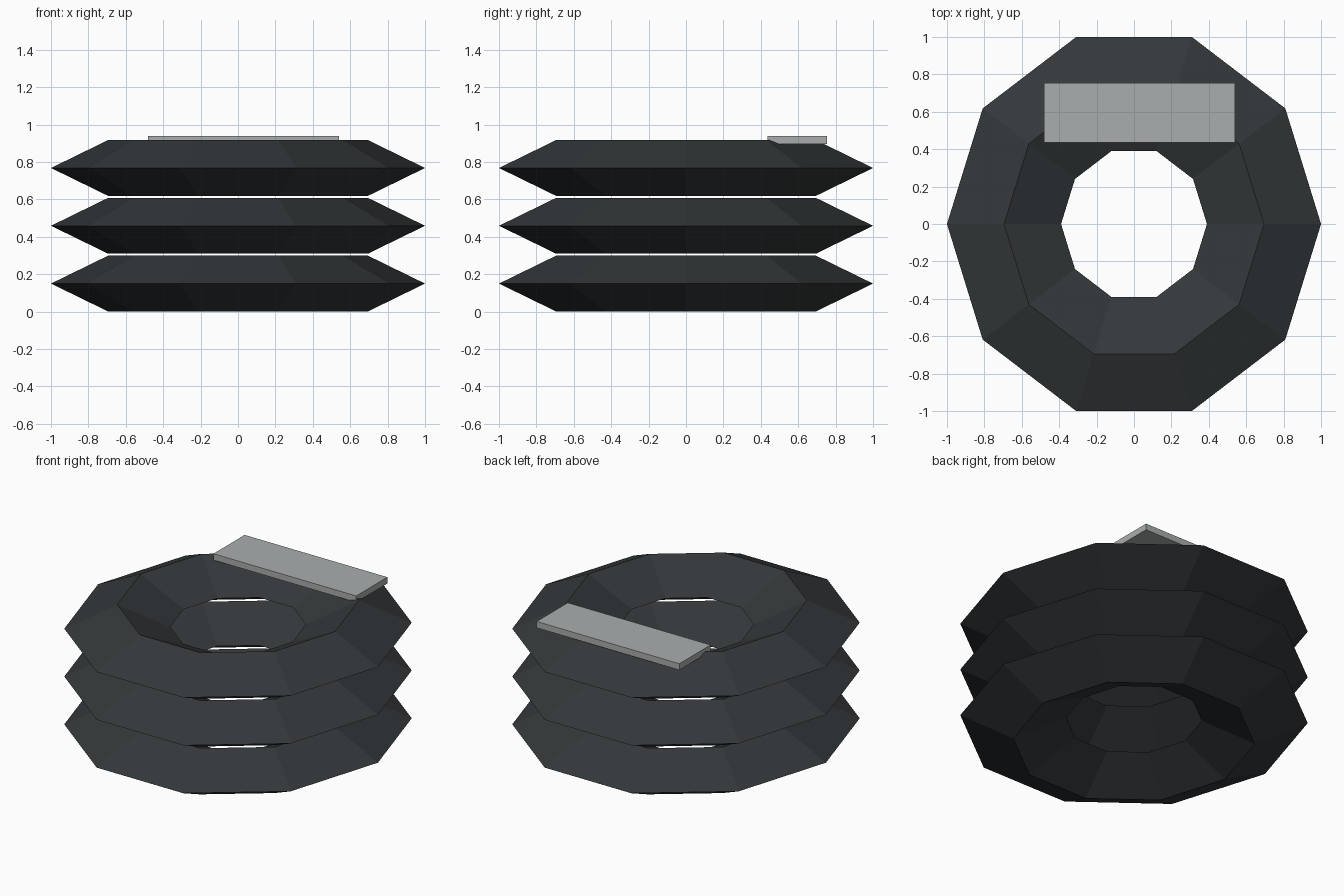
import bpy, bmesh
from math import sin, cos, tau, pi

if "Cube" in bpy.data.objects:
    bpy.data.objects.remove(bpy.data.objects["Cube"])

SIDES = 10
Y_STRETCH = 1 / cos(pi / 10)   # makes the ten-sided ring equally deep and wide


def material(name, color):
    m = bpy.data.materials.new(name)
    m.diffuse_color = color
    m.use_nodes = True
    m.node_tree.nodes["Principled BSDF"].inputs["Base Color"].default_value = m.diffuse_color
    return m


def finish(bm, name, mat):
    bmesh.ops.recalc_face_normals(bm, faces=bm.faces)
    me = bpy.data.meshes.new(name)
    bm.to_mesh(me)
    bm.free()
    me.materials.append(mat)
    ob = bpy.data.objects.new(name, me)
    bpy.context.collection.objects.link(ob)
    return ob


def tyre(name, z, mat):
    # diamond cross-section swept around a ten-sided ring
    profile = [(1.0, 0), (0.695, 0.149), (0.39, 0), (0.695, -0.149)]
    bm = bmesh.new()
    rings = []
    for i in range(SIDES):
        a = tau * i / SIDES
        rings.append([bm.verts.new((r * cos(a), r * sin(a) * Y_STRETCH, h))
                      for r, h in profile])
    for i in range(SIDES):
        p, q = rings[i], rings[(i + 1) % SIDES]
        for j in range(4):
            k = (j + 1) % 4
            bm.faces.new((p[j], q[j], q[k], p[k]))
    finish(bm, name, mat).location.z = z


rubber = material("rubber", (0.034, 0.039, 0.042, 1))
board = material("board", (0.40, 0.42, 0.42, 1))

# stack of three tyres
for n, label in enumerate(("bottom", "middle", "top")):
    tyre(label + "_tyre", 0.15 + 0.309 * n, rubber)

# plank lying across the back of the top tyre
bm = bmesh.new()
bmesh.ops.create_cube(bm, size=1)
bmesh.ops.scale(bm, vec=(1.02, 0.318, 0.041), verts=bm.verts)
plank = finish(bm, "plank", board)
plank.location = (0.03, 0.594, 0.9175)
